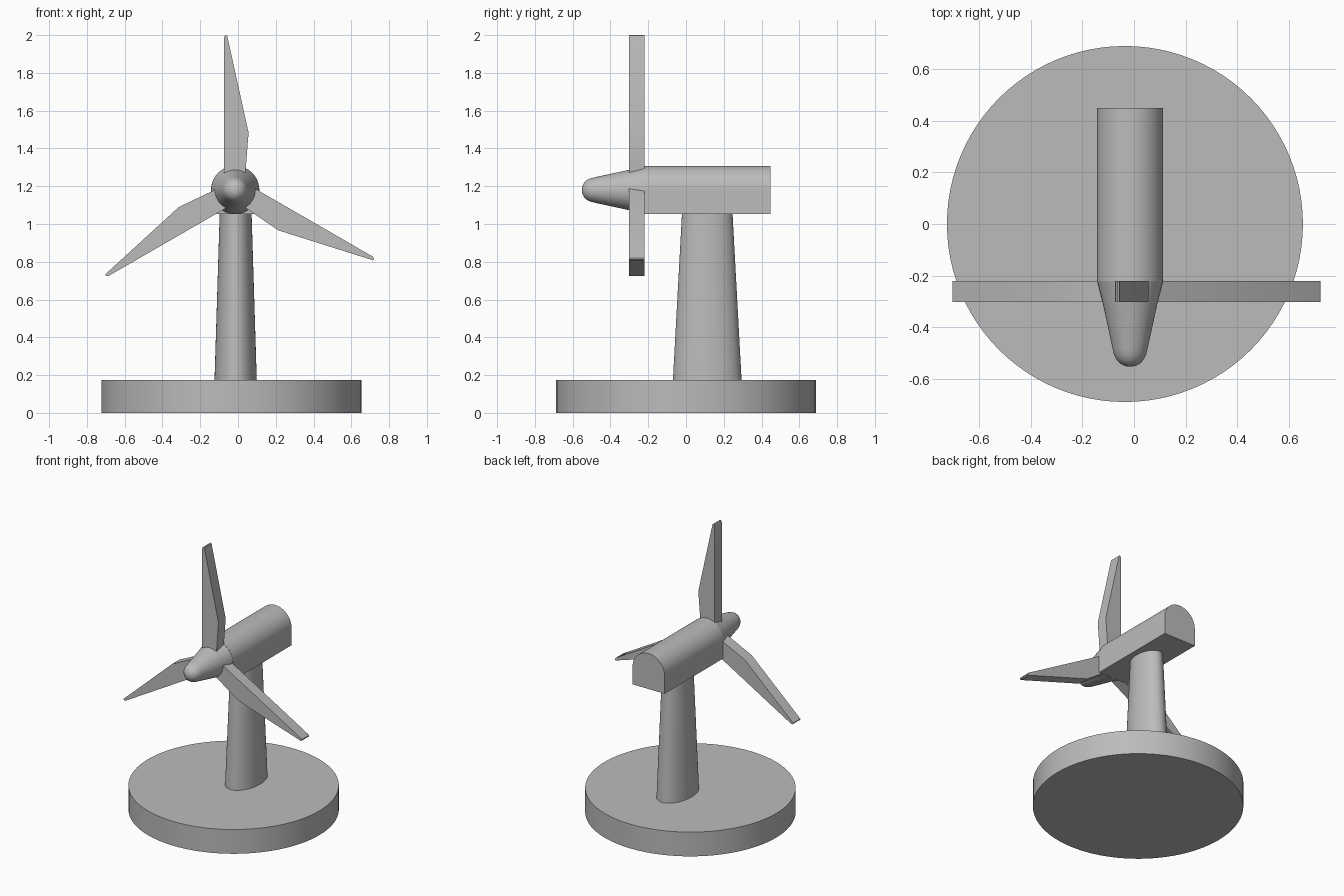
import bpy, math
from math import sin, cos, pi, radians
from mathutils import Matrix, Vector

cube = bpy.data.objects.get("Cube")
if cube:
    bpy.data.objects.remove(cube, do_unlink=True)

grey = bpy.data.materials.new("plain grey")
grey.use_nodes = True
GREY = (0.5, 0.5, 0.5, 1)
grey.diffuse_color = GREY
grey.node_tree.nodes["Principled BSDF"].inputs["Base Color"].default_value = GREY

AXIS_X, AXIS_Z = -0.015, 1.18  # rotor axis


def loft(name, rings):
    """Skin equal-sized rings of points and cap both ends."""
    n = len(rings[0])
    verts = [p for ring in rings for p in ring]
    faces = [(r * n + i, r * n + (i + 1) % n, (r + 1) * n + (i + 1) % n, (r + 1) * n + i)
             for r in range(len(rings) - 1) for i in range(n)]
    faces += [tuple(range(n))[::-1], tuple(range(len(verts) - n, len(verts)))]
    mesh = bpy.data.meshes.new(name)
    mesh.from_pydata(verts, [], faces)
    mesh.materials.append(grey)
    obj = bpy.data.objects.new(name, mesh)
    bpy.context.collection.objects.link(obj)
    bpy.ops.object.select_all(action='DESELECT')
    bpy.context.view_layer.objects.active = obj
    obj.select_set(True)
    bpy.ops.object.mode_set(mode='EDIT')
    bpy.ops.mesh.select_all(action='SELECT')
    bpy.ops.mesh.normals_make_consistent(inside=False)
    bpy.ops.object.mode_set(mode='OBJECT')
    bpy.ops.object.shade_smooth_by_angle(angle=radians(30))
    return obj


def ellipse(cx, cy, rx, ry, z, n=64):
    return [(cx + rx * cos(2 * pi * i / n), cy + ry * sin(2 * pi * i / n), z) for i in range(n)]


def upright(points, y):
    """Place an outline given around the rotor axis at depth y."""
    return [(AXIS_X + x, y, AXIS_Z + z) for x, z in points]


# Round base and tapered oval tower
loft("base", [ellipse(-0.035, 0, 0.688, 0.688, z, 96) for z in (0, 0.175)])
loft("tower", [ellipse(-0.0125, 0.1125, 0.112, 0.182, 0.17),
               ellipse(-0.0125, 0.1125, 0.084, 0.133, 1.07)])

# Nacelle with a flat floor and an arched roof
R = 0.128
arch = [(R * cos(pi * i / 32), R * sin(pi * i / 32)) for i in range(33)]
section = arch + [(-R, -R), (R, -R)]
loft("nacelle", [upright(section, y) for y in (-0.22, 0.448)])

# Tapered nose cone with a rounded tip
nose = [(-0.22, 0.127), (-0.3, 0.107), (-0.48, 0.068), (-0.505, 0.062),
        (-0.525, 0.052), (-0.54, 0.038), (-0.549, 0.02), (-0.551, 0.006)]
loft("nose_cone", [upright([(r * cos(2 * pi * i / 48), r * sin(2 * pi * i / 48))
                            for i in range(48)], y) for y, r in nose])

# Three blades, turned around the rotor axis
outline = [(-0.059, 0), (-0.059, 0.806), (-0.055, 0.817), (-0.048, 0.82),
           (-0.042, 0.817), (-0.04, 0.806), (0.071, 0.304), (0.055, 0.1), (0.047, 0)]
for name, angle in (("blade_top", 0), ("blade_right", 120), ("blade_left", -120)):
    turn = Matrix.Rotation(radians(angle), 2)
    turned = [tuple(turn @ Vector(p)) for p in outline]
    loft(name, [upright(turned, y) for y in (-0.302, -0.22)])
